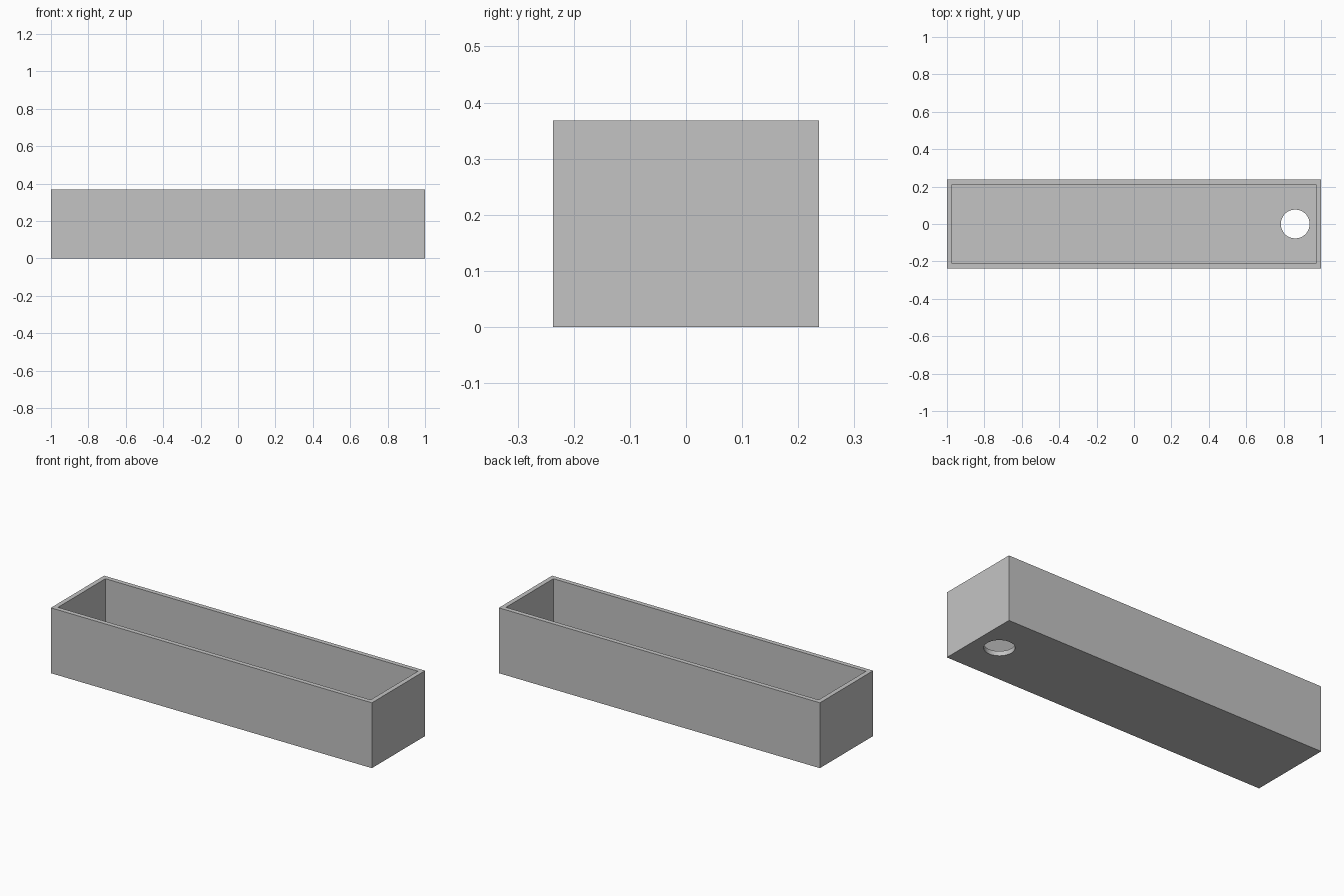
import bpy
import bmesh
from mathutils import Matrix, Vector

cube = bpy.data.objects.get("Cube")
if cube:
    bpy.data.objects.remove(cube, do_unlink=True)

LENGTH, WIDTH, HEIGHT = 2.0, 0.474, 0.368
WALL = 0.0263
HOLE_X, HOLE_RADIUS = 0.862, 0.077

# Plain grey material
grey = bpy.data.materials.new("plain_grey")
grey.use_nodes = True
colour = (0.55, 0.55, 0.55, 1.0)
grey.diffuse_color = colour
grey.node_tree.nodes["Principled BSDF"].inputs["Base Color"].default_value = colour


def make_object(name, bm):
    mesh = bpy.data.meshes.new(name)
    bm.to_mesh(mesh)
    bm.free()
    mesh.materials.append(grey)
    obj = bpy.data.objects.new(name, mesh)
    bpy.context.collection.objects.link(obj)
    return obj


# Open trough: a box whose top is inset to the rim and sunk to the floor
bm = bmesh.new()
bmesh.ops.create_cube(bm, size=1.0)
bmesh.ops.scale(bm, vec=(LENGTH, WIDTH, HEIGHT), verts=bm.verts)
bmesh.ops.translate(bm, vec=(0, 0, HEIGHT / 2), verts=bm.verts)
top = max(bm.faces, key=lambda f: f.calc_center_median().z)
bmesh.ops.inset_region(bm, faces=[top], thickness=WALL, use_even_offset=True)
result = bmesh.ops.extrude_discrete_faces(bm, faces=[top])
floor = result["faces"][0]
bmesh.ops.translate(bm, vec=Vector((0, 0, WALL - HEIGHT)), verts=floor.verts)
bmesh.ops.recalc_face_normals(bm, faces=bm.faces)
trough = make_object("planter_trough", bm)

# Round drain hole through the floor
bm = bmesh.new()
bmesh.ops.create_cone(bm, cap_ends=True, segments=64, radius1=HOLE_RADIUS,
                      radius2=HOLE_RADIUS, depth=WALL * 4,
                      matrix=Matrix.Translation((HOLE_X, 0, WALL / 2)))
cutter = make_object("drain_hole_cutter", bm)
cutter.hide_render = True

drain = trough.modifiers.new("drain_hole", "BOOLEAN")
drain.operation = "DIFFERENCE"
drain.solver = "EXACT"
drain.object = cutter

bpy.ops.object.select_all(action="DESELECT")
trough.select_set(True)
bpy.context.view_layer.objects.active = trough
bpy.ops.object.modifier_apply(modifier=drain.name)
bpy.data.objects.remove(cutter, do_unlink=True)
bpy.ops.object.shade_smooth_by_angle()
